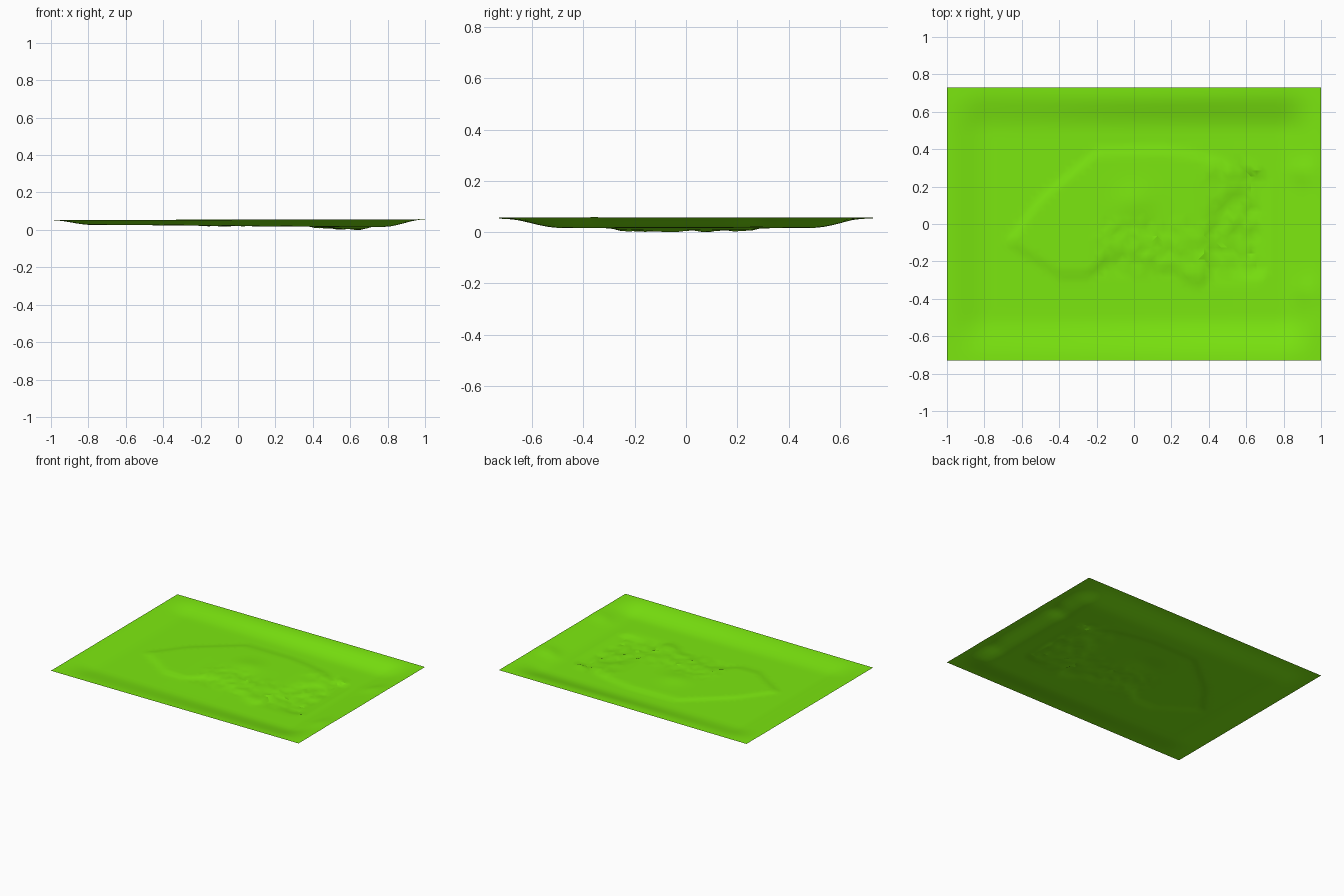
import bpy, bmesh, math, random
from mathutils import Vector
from mathutils.geometry import intersect_point_line

if "Cube" in bpy.data.objects:
    bpy.data.objects.remove(bpy.data.objects["Cube"])

random.seed(4)
W, D = 2.0, 1.46
NX, NY = 64, 46

# Outline of the slightly raised plateau in the middle
PLATEAU = [(-.68, -.10), (-.50, .14), (-.20, .39), (.15, .40), (.30, .38), (.52, .33),
           (.58, .20), (.42, .05), (.40, -.30), (.33, -.33), (.18, -.24), (-.10, -.16),
           (-.25, -.28), (-.40, -.28), (-.50, -.21)]


def smooth(a, b, t):
    t = min(1, max(0, (t - a) / (b - a)))
    return t * t * (3 - 2 * t)


def signed_distance(poly, x, y):
    """Positive inside the outline."""
    p, best, inside = Vector((x, y, 0)), 9, False
    for (ax, ay), (bx, by) in zip(poly, poly[1:] + poly[:1]):
        q, t = intersect_point_line(p, Vector((ax, ay, 0)), Vector((bx, by, 0)))
        t = min(1, max(0, t))
        q = Vector((ax + t * (bx - ax), ay + t * (by - ay), 0))
        best = min(best, (p - q).length)
        if (ay > y) != (by > y) and x < ax + (y - ay) * (bx - ax) / (by - ay):
            inside = not inside
    return best if inside else -best


def bump(x, y, cx, cy, rx, ry, h):
    return h * math.exp(-((x - cx) / rx) ** 2 - ((y - cy) / ry) ** 2)


def box(x, y, x0, x1, y0, y1, h, soft=.03):
    return h * (smooth(x0 - soft, x0, x) * (1 - smooth(x1, x1 + soft, x))
                * smooth(y0 - soft, y0, y) * (1 - smooth(y1, y1 + soft, y)))


def height(x, y):
    # Shallow dish with a raised rim, falling gently to the right
    floor = .030 - .010 * smooth(-.8, .6, x)
    rim = .056 + .004 * smooth(-1, 1, x)
    inner = smooth(0, .22, 1 - abs(x)) * smooth(0, .24, D / 2 - abs(y))
    z = rim + (floor - rim) * inner
    z += bump(x, y, 0, .66, .8, .06, .004)
    # Plateau and the mound on it
    z += .008 * smooth(-.02, .03, signed_distance(PLATEAU, x, y))
    z += bump(x, y, 0, .12, .10, .09, .009)
    # Low ground and trenches at the right
    z -= box(x, y, .42, .64, -.26, .20, .005, .08)
    z -= box(x, y, .61, .68, -.25, .25, .008)
    z -= box(x, y, .53, .57, -.25, -.03, .006)
    z -= bump(x, y, .50, -.09, .03, .03, .006)
    # Knolls by the right rim
    z += bump(x, y, .90, .28, .07, .06, .008)
    z += bump(x, y, .92, -.36, .07, .07, .006)
    # Broken ground
    if -.2 < x < .66 and -.26 < y < .02 or .4 < x < .66 and -.1 < y < .32:
        z += random.uniform(-.0035, .0035)
    return z


# Terrain sheet
bm = bmesh.new()
bmesh.ops.create_grid(bm, x_segments=NX, y_segments=NY, size=1)
for v in bm.verts:
    v.co.y *= D / 2
    v.co.z = height(v.co.x, v.co.y)
low = min(v.co.z for v in bm.verts)
for v in bm.verts:
    v.co.z -= low
bmesh.ops.triangulate(bm, faces=bm.faces[:])
mesh = bpy.data.meshes.new("terrain")
bm.to_mesh(mesh)
bm.free()
terrain = bpy.data.objects.new("terrain", mesh)
bpy.context.collection.objects.link(terrain)

grass = bpy.data.materials.new("grass_green")
grass.diffuse_color = (.2, .8, .005, 1)
grass.use_nodes = True
grass.node_tree.nodes["Principled BSDF"].inputs["Base Color"].default_value = grass.diffuse_color
mesh.materials.append(grass)

bpy.context.view_layer.objects.active = terrain
terrain.select_set(True)
bpy.ops.object.shade_smooth_by_angle(angle=math.radians(20))
